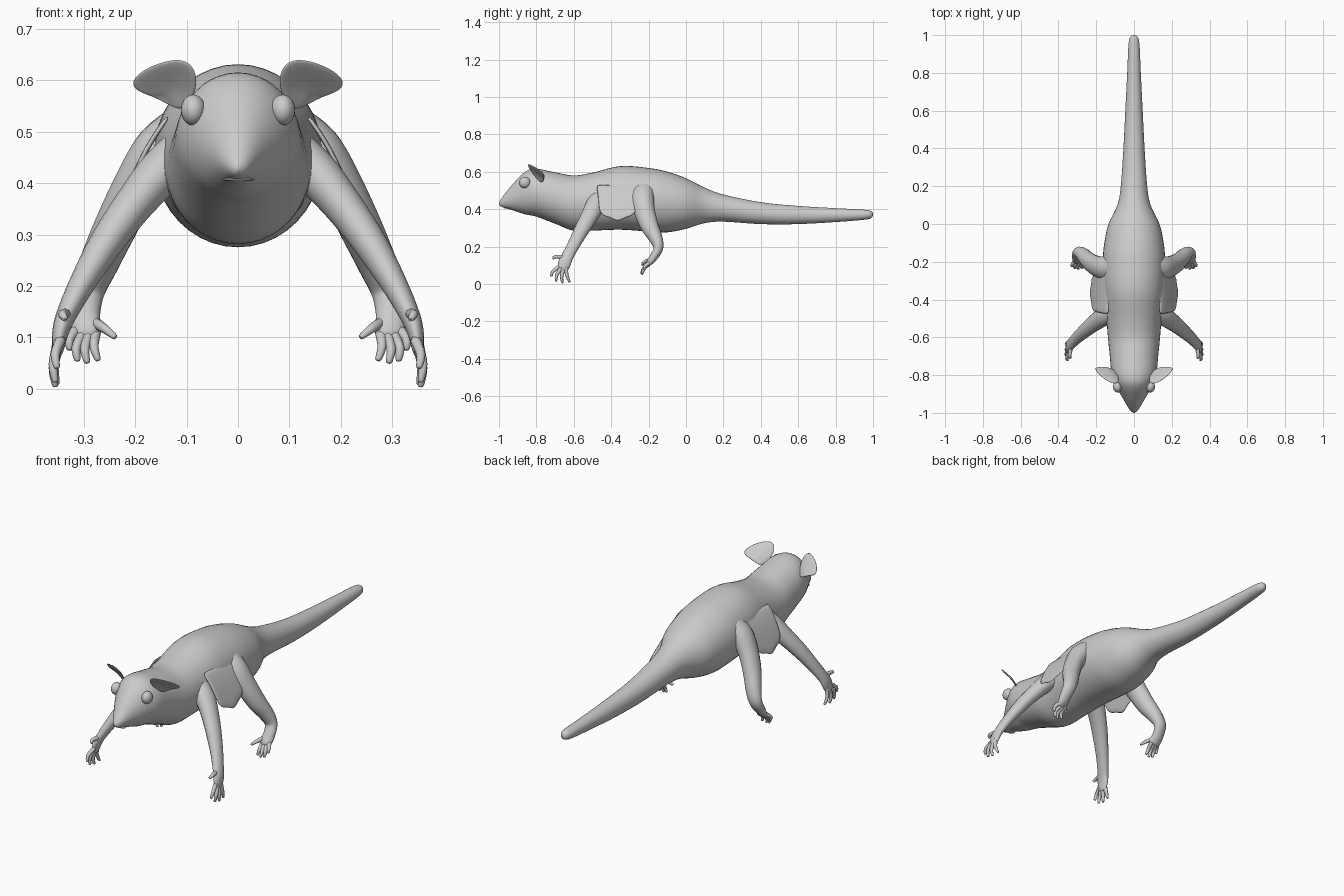
import bpy, bmesh, math
from mathutils import Vector

cube = bpy.data.objects.get("Cube")
if cube:
    bpy.data.objects.remove(cube, do_unlink=True)

fur = bpy.data.materials.new("soft grey")
fur.use_nodes = True
GREY = (0.6, 0.6, 0.6, 1)
fur.diffuse_color = GREY
fur.node_tree.nodes["Principled BSDF"].inputs["Base Color"].default_value = GREY


def finish(name, bm, subdivide=0, thickness=0):
    bmesh.ops.recalc_face_normals(bm, faces=bm.faces)
    mesh = bpy.data.meshes.new(name)
    bm.to_mesh(mesh)
    bm.free()
    mesh.materials.append(fur)
    for face in mesh.polygons:
        face.use_smooth = True
    ob = bpy.data.objects.new(name, mesh)
    bpy.context.collection.objects.link(ob)
    if thickness:
        mod = ob.modifiers.new("Thickness", 'SOLIDIFY')
        mod.thickness, mod.offset = thickness, 0
    if subdivide:
        mod = ob.modifiers.new("Smooth", 'SUBSURF')
        mod.levels = mod.render_levels = subdivide
    return ob


def spline(stations, steps):
    """Pass a smooth curve through all station values."""
    p = [stations[0]] + list(stations) + [stations[-1]]
    out = []
    for i in range(1, len(p) - 2):
        for s in range(steps):
            t = s / steps
            out.append([0.5 * (2 * b + (c - a) * t + (2*a - 5*b + 4*c - d) * t**2
                               + (3*b - a - 3*c + d) * t**3)
                        for a, b, c, d in zip(*p[i - 1:i + 3])])
    return out + [list(stations[-1])]


def loft(name, stations, ref, axis=None, sides=16, steps=5):
    """Skin elliptical rings (x, y, z, radius along ref, other radius)."""
    rows = spline(stations, steps)
    centres = [Vector(r[:3]) for r in rows]
    ref = Vector(ref)
    bm = bmesh.new()
    rings = []
    for i, row in enumerate(rows):
        t = Vector(axis) if axis else centres[min(i + 1, len(rows) - 1)] - centres[max(i - 1, 0)]
        t.normalize()
        u = (ref - t * ref.dot(t)).normalized()
        v = t.cross(u)
        a, b = max(row[3], 0.001), max(row[4], 0.001)
        rings.append([bm.verts.new(centres[i] + u * a * math.cos(k * math.tau / sides)
                                   + v * b * math.sin(k * math.tau / sides))
                      for k in range(sides)])
    for r, q in zip(rings, rings[1:]):
        for k in range(sides):
            j = (k + 1) % sides
            bm.faces.new((r[k], r[j], q[j], q[k]))
    bm.faces.new(rings[0])
    bm.faces.new(rings[-1])
    return finish(name, bm)


def ball(name, centre, size):
    bm = bmesh.new()
    bmesh.ops.create_uvsphere(bm, u_segments=24, v_segments=14, radius=1)
    for v in bm.verts:
        v.co = Vector(centre) + Vector(c * s for c, s in zip(v.co, size))
    return finish(name, bm)


# Head, trunk and tail: y, top height, bottom height, half width
profile = [(-1, .435, .425, .003), (-.985, .46, .412, .022), (-.93, .53, .395, .055),
           (-.86, .60, .372, .095), (-.8, .615, .36, .118), (-.7, .597, .322, .128),
           (-.6, .58, .284, .138), (-.5, .595, .285, .146), (-.35, .63, .29, .16),
           (-.2, .62, .28, .165), (-.1, .6, .276, .157), (0, .565, .295, .135),
           (.1, .515, .325, .088), (.2, .478, .333, .07), (.4, .437, .32, .056),
           (.6, .417, .32, .046), (.8, .405, .331, .036), (.95, .397, .343, .029),
           (.99, .39, .352, .019), (1, .374, .368, .003)]
loft("body_and_tail", [(0, y, (a + b) / 2, w, (a - b) / 2) for y, a, b, w in profile],
     (1, 0, 0), axis=(0, 1, 0), sides=40)
ball("mouth", (0, -.955, .407), (.032, .018, .004))

# Paths of limbs for the left side: centre, radius fore-aft, radius across
front_leg = [(.09, -.46, .47, .05, .05), (.15, -.485, .42, .052, .045),
             (.205, -.52, .355, .046, .038), (.255, -.56, .285, .04, .033),
             (.3, -.6, .21, .034, .026), (.333, -.635, .145, .032, .02),
             (.345, -.65, .11, .034, .016), (.35, -.66, .075, .026, .011),
             (.35, -.663, .065, .01, .005)]
hind_leg = [(.09, -.23, .5, .07, .06), (.15, -.235, .46, .065, .055),
            (.2, -.222, .39, .056, .045), (.24, -.195, .31, .048, .042),
            (.272, -.16, .24, .036, .038), (.292, -.148, .19, .026, .033),
            (.298, -.172, .145, .022, .03), (.295, -.197, .113, .016, .029),
            (.293, -.207, .098, .006, .014)]
front_toes = [((.335, -.66, .145), (.335, -.712, .135)), ((.345, -.675, .095), (.352, -.722, .04)),
              ((.35, -.667, .085), (.355, -.695, .013)), ((.35, -.655, .08), (.355, -.66, .004)),
              ((.35, -.642, .09), (.352, -.622, .008))]
hind_toes = [((.28, -.185, .13), (.238, -.235, .1)), ((.277, -.195, .11), (.272, -.232, .055)),
             ((.29, -.2, .105), (.293, -.237, .05)), ((.303, -.2, .105), (.312, -.232, .054)),
             ((.313, -.192, .115), (.327, -.222, .075))]


def mirrored(x, points):
    return [(x * p[0], *p[1:]) for p in points]


def toes(name, side, x, pairs):
    for n, (root, tip) in enumerate(pairs):
        root, tip = Vector(root), Vector(tip)
        mid = root.lerp(tip, .6) + Vector((.006, -.007, .006))
        path = [(*root, .011, .011), (*mid, .009, .009), (*tip.lerp(mid, .1), .006, .006),
                (*tip, .001, .001)]
        loft(f"{side}_{name}_{n + 1}", mirrored(x, path), (1, 0, 0), sides=8, steps=4)


def ear(side, x):
    # Cupped leaf: an outer rim, an inner ring and a sunken middle
    rim = [(.078, -.815, .585), (.08, -.84, .618), (.1, -.85, .643), (.14, -.835, .64),
           (.185, -.8, .622), (.21, -.768, .598), (.2, -.757, .58), (.165, -.757, .57),
           (.135, -.76, .553), (.1, -.775, .535)]
    rim = [Vector(p) for p in mirrored(x, rim)]
    middle = sum(rim, Vector()) / len(rim)
    bm = bmesh.new()
    dip = Vector((0, .014, -.012))
    outer = [bm.verts.new(p) for p in rim]
    inner = [bm.verts.new(p.lerp(middle, .5) + dip) for p in rim]
    hub = bm.verts.new(middle + dip * 1.3)
    for k in range(len(rim)):
        j = (k + 1) % len(rim)
        bm.faces.new((outer[k], outer[j], inner[j], inner[k]))
        bm.faces.new((inner[k], inner[j], hub))
    finish(side + "_ear", bm, subdivide=2, thickness=.008)


def flap(side, x):
    # Loose skin between the legs, with a scalloped free edge
    bm = bmesh.new()
    rows = []
    for i in range(9):
        s = i / 8
        y = -.48 + .23 * s
        reach = .8 + .2 * math.sin(math.pi * s) ** .5 + .03 * math.cos(s * math.tau * 2)
        row = []
        for k in range(5):
            f = k / 4 * reach
            row.append(bm.verts.new((x * (.135 + .098 * f), y + .04 * f * (.5 - s),
                                     .53 - .19 * f + .02 * math.sin(math.pi * f))))
        rows.append(row)
    for a, b in zip(rows, rows[1:]):
        for k in range(4):
            bm.faces.new((a[k], a[k + 1], b[k + 1], b[k]))
    finish(side + "_skin_flap", bm, subdivide=1, thickness=.01)


for side, x in (("left", 1), ("right", -1)):
    loft(side + "_front_leg", mirrored(x, front_leg), (0, 1, 0))
    loft(side + "_hind_leg", mirrored(x, hind_leg), (0, 1, 0.3))
    toes("front_toe", side, x, front_toes)
    toes("hind_toe", side, x, hind_toes)
    ear(side, x)
    flap(side, x)
    ball(side + "_eye", (x * .087, -.862, .542), (.024, .03, .03))
